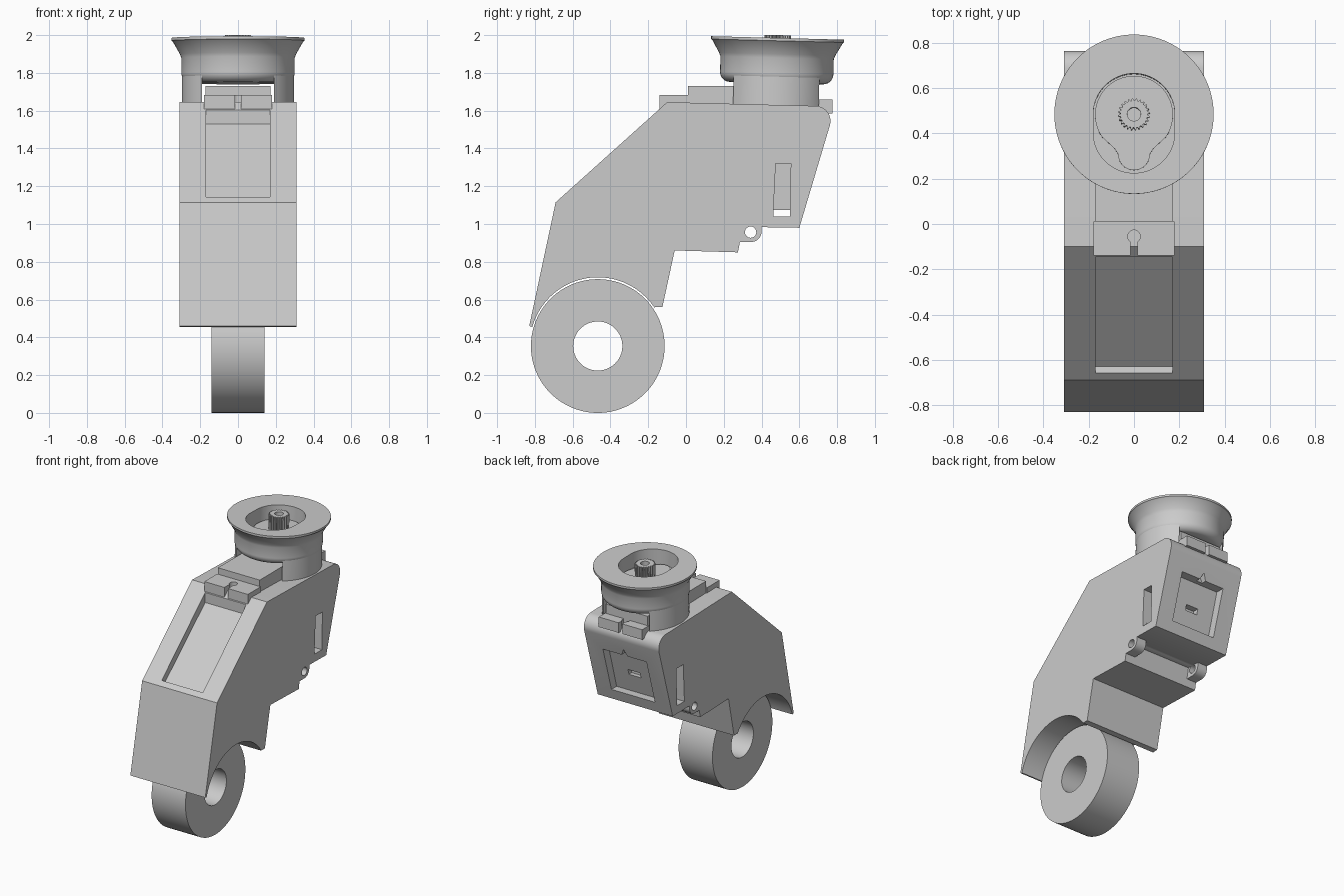
import bpy, bmesh, math
from math import sin, cos, pi, radians
from mathutils import Matrix, Vector

if "Cube" in bpy.data.objects:
    bpy.data.objects.remove(bpy.data.objects["Cube"])

GREY = (0.6, 0.6, 0.6, 1)
mat = bpy.data.materials.new("light_grey")
mat.use_nodes = True
mat.diffuse_color = GREY
mat.node_tree.nodes["Principled BSDF"].inputs["Base Color"].default_value = GREY


def finish(name, bm):
    bmesh.ops.recalc_face_normals(bm, faces=bm.faces)
    mesh = bpy.data.meshes.new(name)
    bm.to_mesh(mesh)
    bm.free()
    mesh.materials.append(mat)
    ob = bpy.data.objects.new(name, mesh)
    bpy.context.collection.objects.link(ob)
    return ob


def prism(name, pts, axis, lo, hi):
    """Extrude a 2D outline along an axis from lo to hi."""
    place = {"x": lambda p, t: (t, p[0], p[1]),
             "y": lambda p, t: (p[0], t, p[1]),
             "z": lambda p, t: (p[0], p[1], t)}[axis]
    bm = bmesh.new()
    face = bm.faces.new([bm.verts.new(place(p, lo)) for p in pts])
    new = bmesh.ops.extrude_face_region(bm, geom=[face])["geom"]
    move = Vector(place((0, 0), hi - lo))
    bmesh.ops.translate(bm, vec=move, verts=[v for v in new if isinstance(v, bmesh.types.BMVert)])
    return finish(name, bm)


def box(name, x, y, z):
    return prism(name, [(x[0], y[0]), (x[1], y[0]), (x[1], y[1]), (x[0], y[1])], "z", *z)


def arc(cx, cy, r, a0=0, a1=360, n=64):
    full = a1 - a0 == 360
    steps = n if full else n + 1
    angles = [radians(a0 + (a1 - a0) * i / n) for i in range(steps)]
    return [(cx + r * cos(a), cy + r * sin(a)) for a in angles]


def lathe(name, profile, centre, n=96):
    bm = bmesh.new()
    vs = [bm.verts.new((r, 0, z)) for r, z in profile]
    edges = [bm.edges.new(p) for p in zip(vs, vs[1:])]
    bmesh.ops.spin(bm, geom=vs + edges, axis=(0, 0, 1), cent=(0, 0, 0),
                   angle=2 * pi, steps=n, use_merge=True)
    bmesh.ops.remove_doubles(bm, verts=bm.verts, dist=0.0005)
    bmesh.ops.translate(bm, vec=centre, verts=bm.verts)
    return finish(name, bm)


def cut(ob, *cutters):
    for c in cutters:
        c.hide_render = True
        mod = ob.modifiers.new("cut", "BOOLEAN")
        mod.operation, mod.solver, mod.object = "DIFFERENCE", "EXACT", c
        bpy.context.view_layer.objects.active = ob
        bpy.ops.object.modifier_apply(modifier=mod.name)
        bpy.data.objects.remove(c)
    return ob


parts = []

# Main housing: side outline with rounded upper back corner
outline = [(-.83, .46), (-.69, 1.115), (-.10, 1.645)]
outline += arc(.685, 1.545, .08, 88, -16, 10)
outline += [(.60, .98), (.30, .985), (.275, .85), (-.06, .86),
            (-.125, .56), (-.16, .56), (-.815, .455)]
housing = prism("housing", outline, "x", -.31, .31)
cut(housing,
    prism("arch_cut", arc(-.467, .358, .36), "x", -.5, .5),
    prism("front_pocket_cut", [(-.66, 1.14), (-.63, 1.107), (-.145, 1.53),
                               (-.145, 1.8), (-.4, 1.8)], "x", -.17, .17),
    prism("through_slot_cut", [(.462, 1.04), (.55, 1.04), (.55, 1.075), (.463, 1.075)],
          "x", -.5, .5),
    prism("back_window_cut", [(.563, 1.06), (.66, 1.40), (.82, 1.40), (.72, 1.06)],
          "x", -.18, .18),
    prism("window_notch_cut", [(-.03, 1.39), (.03, 1.39), (0, 1.45)], "y", .69, .9),
    box("plate_slot_cut", (-.05, .05), (.57, .8), (1.20, 1.24)))
for s in (-1, 1):
    cut(housing, prism("side_slot_cut", [(.463, 1.07), (.55, 1.07), (.555, 1.32), (.475, 1.32)],
                       "x", *sorted((s * .24, s * .4))))
parts.append(housing)

# Pierced lugs under the housing, one on each side
for s, side in ((1, "left"), (-1, "right")):
    lug = prism(side + "_lug", [(.29, 1.0), (.28, .905)] + arc(.345, .96, .055, -90, 0, 10)
                + [(.40, 1.0)], "x", *sorted((s * .23, s * .31)))
    parts.append(cut(lug, prism("lug_hole_cut", arc(.342, .957, .03, n=32), "x", -.5, .5)))
cut(housing, prism("lug_bore_cut", arc(.342, .957, .03, n=32), "x", -.5, .5))

# Wheel
wheel = prism("wheel", arc(-.467, .354, .354, n=96), "x", -.14, .14)
parts.append(cut(wheel, prism("axle_cut", arc(-.467, .354, .13), "x", -.5, .5)))

# Motor body and its slotted mounting ears
parts.append(box("motor_body", (-.173, .173), (.01, .70), (1.58, 1.73)))
for name, y0, y1, z0, z1, hole, slot in (
        ("front_ear", -.14, .01, 1.605, 1.682, -.055, (-.2, -.055)),
        ("back_ear", .69, .775, 1.585, 1.66, .71, (.71, .9))):
    ear = box(name, (-.18, .18), (y0, y1), (z0, z1))
    parts.append(cut(ear, box("ear_slot_cut", (-.015, .015), slot, (1.5, 1.8)),
                     prism("ear_hole_cut", arc(0, hole, .028, n=32), "z", 1.5, 1.8)))

# Flared cup with a stadium-shaped well
CY = .485
profile = [(0, 1.745), (.23, 1.745)]
profile += arc(.245, 1.80, .055, -75, 0, 8)
profile += [(.30, 1.88), (.308, 1.90), (.345, 1.965), (.352, 1.97), (.352, 1.985), (0, 1.985)]
cup = lathe("cup", profile, (0, CY, 0))
well = arc(0, .485, .18, 0, 180, 32) + arc(0, .405, .18, 180, 360, 32)
cut(cup, prism("well_cut", well, "z", 1.87, 2.1))

# Two curved legs joining the cup to the housing
legs = prism("cup_legs", arc(0, CY, .296, n=96), "z", 1.58, 1.85)
cut(legs, box("leg_gap_cut", (-.19, .19), (0, 1), (1.5, 1.80)),
    prism("leg_well_cut", well, "z", 1.79, 2.1))

# Keyhole-shaped horn plate and splined shaft in the well
horn_outline = (arc(0, CY, .172, -35, 215, 48) + [(-.085, .335)]
                + arc(0, .31, .07, 180, 360, 16) + [(.085, .335)])
horn = prism("horn_plate", horn_outline, "z", 1.86, 1.885)
spline = []
for i in range(24):
    for da, r in ((0, .06), (.25, .07), (.5, .07), (.75, .06)):
        a = 2 * pi * (i + da) / 24
        spline.append((r * cos(a), CY + r * sin(a)))
shaft = prism("splined_shaft", spline, "z", 1.87, 2.0)
cut(shaft, prism("shaft_hole_cut", arc(0, CY, .03, n=32), "z", 1.9, 2.1))

# The cup group leans slightly with the sloped housing top
pivot = Matrix.Translation((0, CY, 1.98))
lean = pivot @ Matrix.Rotation(radians(-1.5), 4, "X") @ pivot.inverted()
for ob in (cup, legs, horn, shaft):
    ob.data.transform(lean)
    parts.append(ob)

# Smooth the round surfaces, keep hard edges
bpy.ops.object.select_all(action="DESELECT")
for ob in parts:
    ob.select_set(True)
bpy.context.view_layer.objects.active = housing
bpy.ops.object.shade_smooth_by_angle(angle=radians(30))
